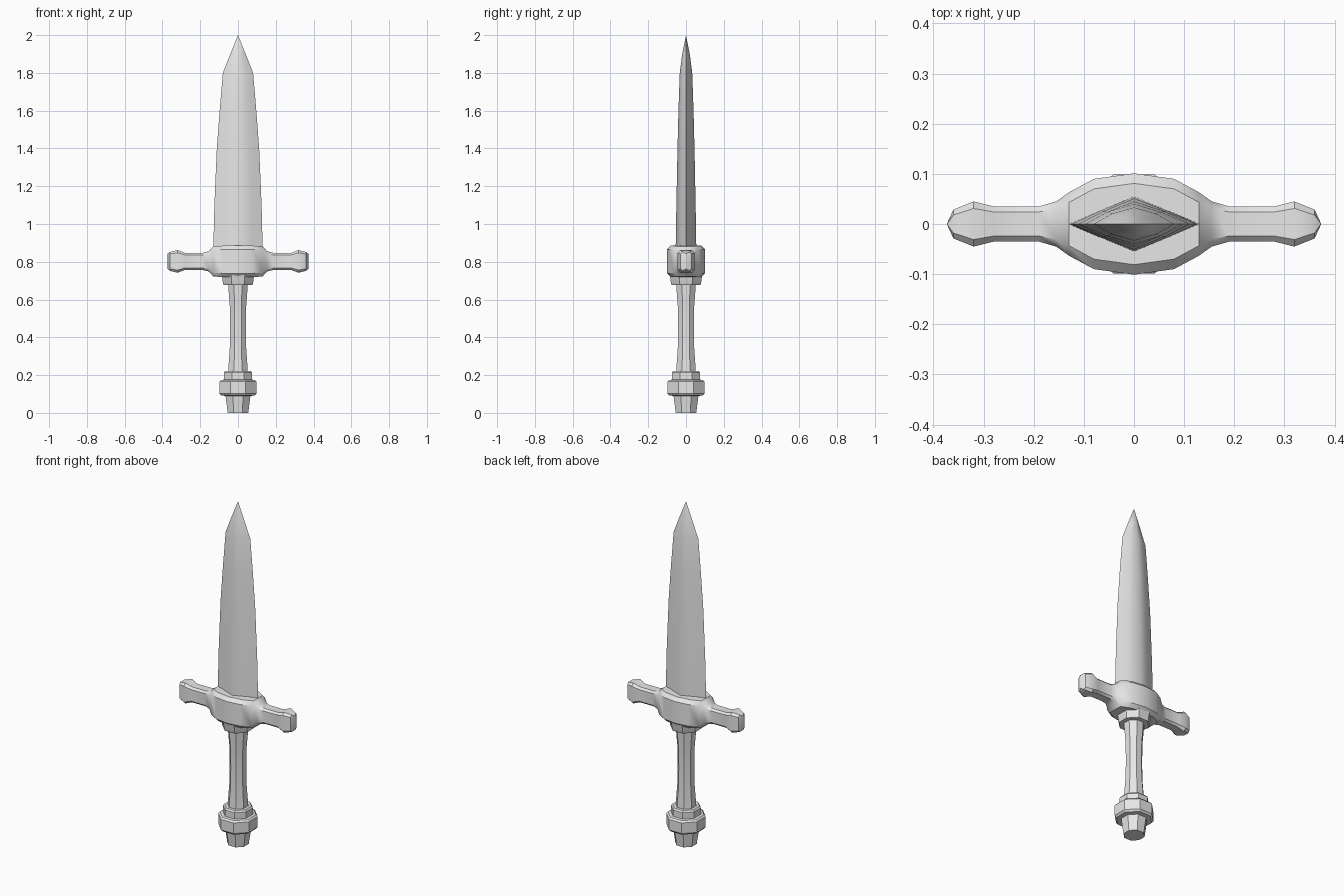
import bpy
import bmesh
from math import radians, cos, sin, pi

cube = bpy.data.objects.get("Cube")
if cube:
    bpy.data.objects.remove(cube, do_unlink=True)

steel = bpy.data.materials.new("grey_steel")
steel.use_nodes = True
grey = (0.8, 0.8, 0.8, 1)
steel.diffuse_color = grey
steel.node_tree.nodes["Principled BSDF"].inputs["Base Color"].default_value = grey


def loft(name, rings, smooth_angle):
    """Skin a list of equally long point rings and cap both ends."""
    bm = bmesh.new()
    loops = [[bm.verts.new(p) for p in ring] for ring in rings]
    count = len(loops[0])
    for a, b in zip(loops, loops[1:]):
        for i in range(count):
            j = (i + 1) % count
            bm.faces.new((a[i], a[j], b[j], b[i]))
    bm.faces.new(loops[0][::-1])
    bm.faces.new(loops[-1])
    bmesh.ops.remove_doubles(bm, verts=bm.verts, dist=0.0002)
    bmesh.ops.recalc_face_normals(bm, faces=bm.faces)
    mesh = bpy.data.meshes.new(name)
    bm.to_mesh(mesh)
    bm.free()
    mesh.materials.append(steel)
    obj = bpy.data.objects.new(name, mesh)
    bpy.context.collection.objects.link(obj)
    bpy.ops.object.select_all(action='DESELECT')
    bpy.context.view_layer.objects.active = obj
    obj.select_set(True)
    bpy.ops.object.shade_smooth_by_angle(angle=radians(smooth_angle))
    return obj


def octagon(r, z):
    """Octagon with flats facing the axes, r measured to the flats."""
    r /= cos(pi / 8)
    return [(r * cos((i + 0.5) * pi / 4), r * sin((i + 0.5) * pi / 4), z)
            for i in range(8)]


def turned(name, profile):
    return loft(name, [octagon(r, z) for r, z in profile], 30)


def blade_ring(z, w, d, bulge):
    """Lens section: half width w, half depth d, bulging between."""
    m, e = 0.55 * w, d * bulge
    return [(w, 0, z), (m, e, z), (0, d, z), (-m, e, z),
            (-w, 0, z), (-m, -e, z), (0, -d, z), (m, -e, z)]


def guard_ring(x, b, h, c):
    """Chamfered box section: half depth b, half height h."""
    z, k = 0.802, min(c, b * 0.6)
    return [(x, b, z - h + c), (x, b, z + h - c), (x, b - k, z + h),
            (x, k - b, z + h), (x, -b, z + h - c), (x, -b, z - h + c),
            (x, k - b, z - h), (x, b - k, z - h)]


# Blade, sunk slightly into the guard
blade = [(0.85, 0.131, 0.055, 0.46), (1.1, 0.125, 0.051, 0.5),
         (1.4, 0.112, 0.045, 0.56), (1.6, 0.097, 0.04, 0.6),
         (1.8, 0.08, 0.033, 0.62), (1.9, 0.041, 0.02, 0.62),
         (2.0, 0.0, 0.0, 0.5)]
tip = [blade_ring(*s) for s in blade]
loft("blade", tip, 60)

# Cross guard, one half mirrored to the other
half = [(0, 0.101, 0.083, 0.02), (0.08, 0.09, 0.083, 0.02),
        (0.13, 0.063, 0.08, 0.02), (0.155, 0.045, 0.053, 0.014),
        (0.19, 0.035, 0.045, 0.011), (0.28, 0.035, 0.045, 0.011),
        (0.32, 0.045, 0.06, 0.014), (0.36, 0.029, 0.05, 0.011),
        (0.373, 0.001, 0.04, 0.008)]
left = [guard_ring(*s) for s in half]
right = [guard_ring(-x, b, h, c) for x, b, h, c in half[:0:-1]]
loft("cross_guard", right + left, 40)

# Handle
turned("collar", [(0.076, 0.677), (0.08, 0.685), (0.082, 0.71), (0.088, 0.73)])
turned("grip", [(0.053, 0.2), (0.05, 0.25), (0.043, 0.35), (0.042, 0.45),
                (0.043, 0.56), (0.05, 0.65), (0.052, 0.69)])
turned("pommel", [(0.054, 0), (0.066, 0.09), (0.09, 0.092), (0.099, 0.103),
                  (0.099, 0.165), (0.09, 0.174), (0.075, 0.176),
                  (0.075, 0.213), (0.068, 0.222)])
